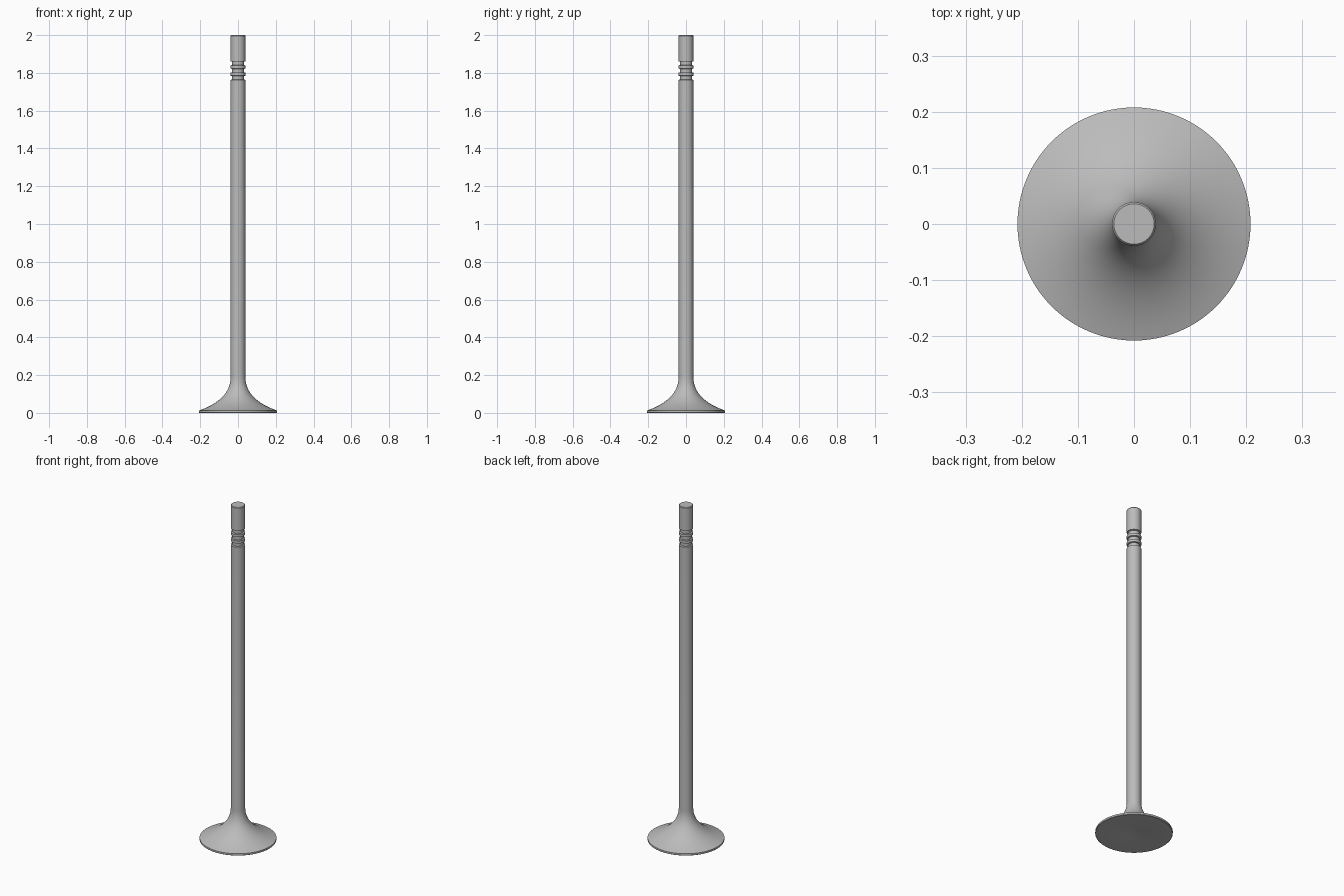
import bpy, bmesh, math
from mathutils import Vector

cube = bpy.data.objects.get("Cube")
if cube:
    bpy.data.objects.remove(cube, do_unlink=True)

# Single brushed steel colour
steel = bpy.data.materials.new("steel_grey")
steel.use_nodes = True
colour = (0.5, 0.5, 0.5, 1)
steel.diffuse_color = colour
steel.node_tree.nodes["Principled BSDF"].inputs["Base Color"].default_value = colour

STEM, HEAD, GROOVE = 0.039, 0.2077, 0.031
RIM_TOP, FLARE_TOP = 0.012, 0.19


def flare(steps=20):
    """Concave sweep from the head rim up to the stem."""
    a, b, c = Vector((HEAD, RIM_TOP)), Vector((0.04, 0.07)), Vector((STEM, FLARE_TOP))
    for i in range(steps + 1):
        t = i / steps
        yield tuple(a * (1 - t) ** 2 + b * 2 * t * (1 - t) + c * t * t)


# Underside with a shallow dimple, then the rim and the flare
profile = [(0, 0.006), (0.045, 0.005), (0.074, 0), (HEAD - 0.002, 0), (HEAD, 0.002)]
profile += list(flare())

# Three keeper grooves with ridges between them
for low in (1.763, 1.801, 1.839):
    high = low + 0.022
    profile += [(STEM, low), (GROOVE, low + 0.002), (GROOVE, high - 0.002), (STEM, high)]

# Chamfered tip
profile += [(STEM, 1.996), (0.036, 2), (0, 2)]


def lathe(name, points, segments=96):
    bm = bmesh.new()
    verts = [bm.verts.new((r, 0, z)) for r, z in points]
    edges = [bm.edges.new(pair) for pair in zip(verts, verts[1:])]
    bmesh.ops.spin(bm, geom=verts + edges, cent=(0, 0, 0), axis=(0, 0, 1),
                   angle=math.tau, steps=segments, use_duplicate=False)
    bmesh.ops.remove_doubles(bm, verts=bm.verts, dist=0.00005)
    bmesh.ops.recalc_face_normals(bm, faces=bm.faces)
    mesh = bpy.data.meshes.new(name)
    bm.to_mesh(mesh)
    bm.free()
    mesh.materials.append(steel)
    obj = bpy.data.objects.new(name, mesh)
    bpy.context.collection.objects.link(obj)
    return obj


valve = lathe("engine_valve", profile)
bpy.ops.object.select_all(action="DESELECT")
valve.select_set(True)
bpy.context.view_layer.objects.active = valve
bpy.ops.object.shade_smooth_by_angle(angle=math.radians(30))
